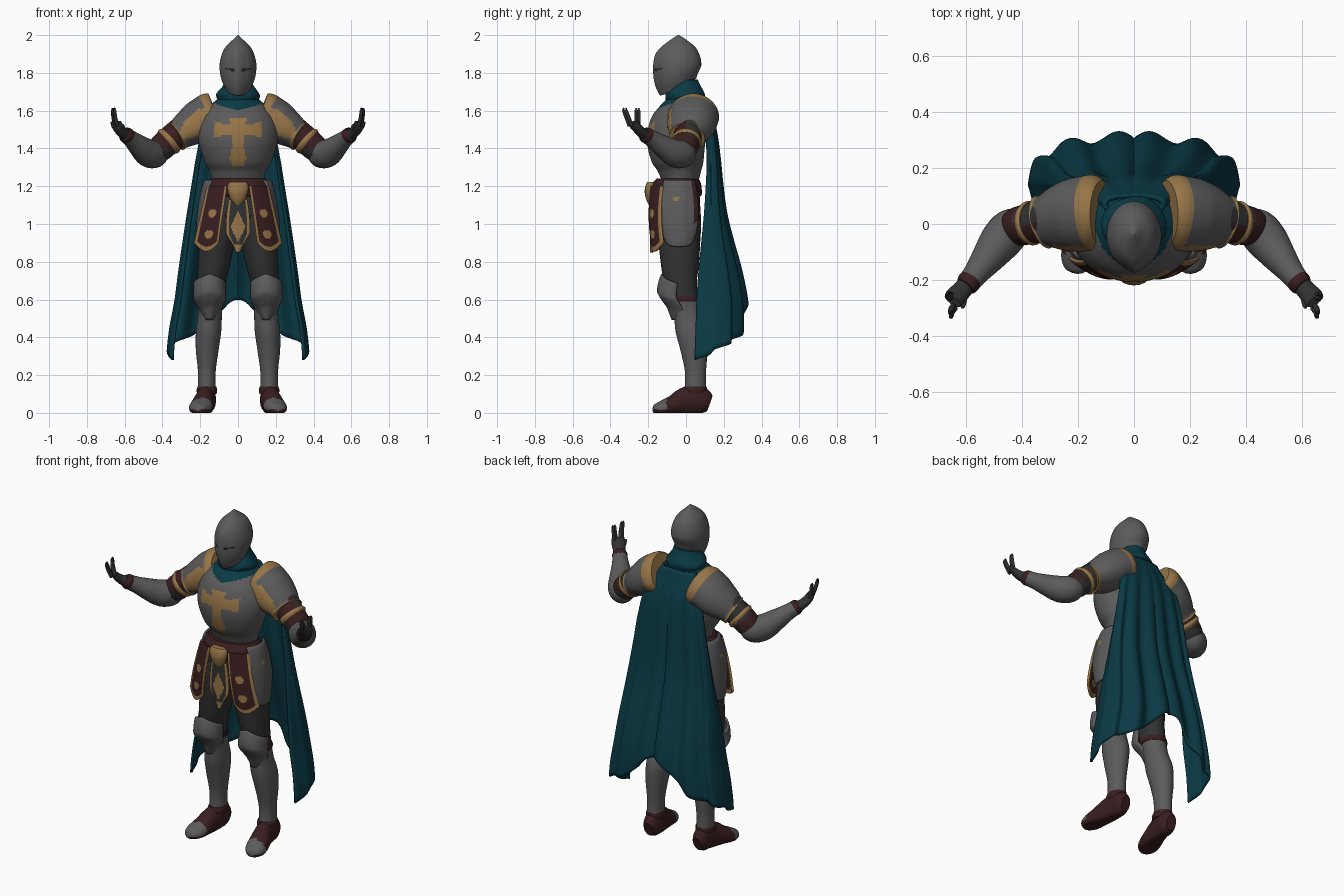
import bpy, bmesh
from math import sin, cos, pi, exp, radians, hypot
from mathutils import Vector, Matrix

cube = bpy.data.objects.get("Cube")
if cube:
    bpy.data.objects.remove(cube)


def material(name, r, g, b):
    m = bpy.data.materials.new(name)
    m.use_nodes = True
    m.diffuse_color = (r, g, b, 1)
    m.node_tree.nodes["Principled BSDF"].inputs["Base Color"].default_value = (r, g, b, 1)
    return m


STEEL = material("steel", .105, .105, .108)
MAIL = material("dark_mail", .031, .031, .032)
TEAL = material("teal_cloth", .003, .042, .06)
RED = material("dark_red_leather", .042, .013, .014)
GOLD = material("gold_trim", .31, .18, .065)
BLACK = material("eye_slit", .012, .012, .012)


def curve(rows, t):
    """Smooth interpolation through rows of numbers, t from 0 to 1."""
    f = min(max(t, 0), 1) * (len(rows) - 1)
    i = min(int(f), len(rows) - 2)
    f -= i
    a, b, c, d = (rows[min(max(i + k, 0), len(rows) - 1)] for k in (-1, 0, 1, 2))
    return [q + .5 * f * (r - p + f * (2*p - 5*q + 4*r - s + f * (3*(q - r) + s - p)))
            for p, q, r, s in zip(a, b, c, d)]


def finish(name, bm, mats, sided=False, thick=0):
    """Turn a bmesh into one object, or into a left and right pair."""
    bmesh.ops.recalc_face_normals(bm, faces=bm.faces)
    for side in (("left_", "right_") if sided else ("",)):
        if side == "right_":
            bm.transform(Matrix.Scale(-1, 4, (1, 0, 0)))
            bmesh.ops.reverse_faces(bm, faces=bm.faces)
        mesh = bpy.data.meshes.new(side + name)
        bm.to_mesh(mesh)
        for m in mats:
            mesh.materials.append(m)
        ob = bpy.data.objects.new(side + name, mesh)
        bpy.context.collection.objects.link(ob)
        bpy.ops.object.select_all(action="DESELECT")
        ob.select_set(True)
        bpy.context.view_layer.objects.active = ob
        bpy.ops.object.shade_smooth_by_angle(angle=radians(40))
        if thick:
            mod = ob.modifiers.new("thickness", "SOLIDIFY")
            mod.thickness, mod.offset = thick, 0
    bm.free()


def loft(name, sections, mats, rule=None, sided=False, warp=None, n=32):
    """Skin closed oval sections (centre, half axis u, half axis v, lower factor)."""
    bm = bmesh.new()
    rings = []
    for c, u, v, low in sections:
        ring = []
        for k in range(n):
            a = 2 * pi * k / n
            p = c + u * cos(a) + v * sin(a) * (low if sin(a) < 0 else 1)
            ring.append(bm.verts.new(warp(p) if warp else p))
        rings.append(ring)
    for j in range(len(rings) - 1):
        for k in range(n):
            m = (k + 1) % n
            f = bm.faces.new((rings[j][k], rings[j][m], rings[j+1][m], rings[j+1][k]))
            if rule:
                f.material_index = rule(f.calc_center_median(), (j + .5) / (len(rings) - 1))
    for ring, t in ((rings[0], 0), (rings[-1], 1)):
        f = bm.faces.new(ring)
        if rule:
            f.material_index = rule(f.calc_center_median(), t)
    finish(name, bm, mats, sided)


def stack(name, rows, mats, steps=4, **kw):
    """Horizontal ovals: rows of z, centre x, centre y, radius x, radius y."""
    count = steps * (len(rows) - 1)
    secs = []
    for i in range(count + 1):
        z, x, y, rx, ry = curve(rows, i / count)
        secs.append((Vector((x, y, z)), Vector((rx, 0, 0)), Vector((0, ry, 0)), 1))
    loft(name, secs, mats, **kw)


def tube(name, rows, mats, steps=4, low=1, **kw):
    """Limb: rows of x, y, z, sideways radius, upward radius."""
    count = steps * (len(rows) - 1)
    pts = [curve(rows, i / count) for i in range(count + 1)]
    secs = []
    for i, p in enumerate(pts):
        t = Vector(pts[min(i + 1, count)][:3]) - Vector(pts[max(i - 1, 0)][:3])
        side = t.cross(Vector((0, 0, 1))).normalized()
        up = side.cross(t).normalized()
        secs.append((Vector(p[:3]), side * p[3], up * p[4], low))
    loft(name, secs, mats, **kw)


def sheet(name, fn, nu, nv, mats, rule=None, sided=False, thick=.012):
    """Thin curved panel from a function of u and v."""
    bm = bmesh.new()
    g = [[bm.verts.new(fn(i / nu, j / nv)) for i in range(nu + 1)] for j in range(nv + 1)]
    for j in range(nv):
        for i in range(nu):
            f = bm.faces.new((g[j][i], g[j][i+1], g[j+1][i+1], g[j+1][i]))
            f.material_index = rule((i + .5) / nu, (j + .5) / nv) if rule else 0
    finish(name, bm, mats, sided, thick)


# Helmet with slanted lower rim, thin slanted eye slits and a creased front
def helm_warp(p):
    drop = min(max((1.84 - p.z) / .11, 0), 1)
    p.z += .5 * drop * (p.y + .035)
    if p.y < -.06:
        p.y -= .012 * max(0, 1 - abs(p.x) / .04) * min(1, max(0, (1.95 - p.z) / .05))
    return p


def eye_slit(c, t):
    return int(c.y < -.1 and abs(c.z - 1.812 - .15 * abs(c.x)) < .005 and .015 < abs(c.x) < .07)


stack("helmet", [(2, 0, -.04, .003, .004), (1.975, 0, -.04, .028, .042),
      (1.94, 0, -.04, .064, .086), (1.9, 0, -.04, .085, .11), (1.85, 0, -.04, .097, .121),
      (1.8, 0, -.043, .095, .117), (1.76, 0, -.042, .084, .104), (1.725, 0, -.035, .068, .09)],
      [STEEL, BLACK], n=64, steps=10, warp=helm_warp, rule=eye_slit)

# Rolled scarf collar around the neck
stack("collar", [(1.76, 0, -.01, .07, .072), (1.73, 0, -.008, .082, .083),
      (1.695, 0, -.005, .11, .1), (1.675, 0, -.005, .116, .104), (1.65, 0, -.005, .105, .1),
      (1.63, 0, -.005, .1, .1)], [TEAL], n=48,
      warp=lambda p: p + Vector((0, .003 * sin(40 * p.x), .005 * sin(32 * p.x + 20 * p.y))))


# Breastplate with flared cross and the scarf spread over its top
def chest_rule(c, t):
    x, z = abs(c.x), c.z - 1.5
    if c.z > 1.6 + (.3 * x if c.y < -.03 else 0):
        return 2
    bar = x < .125 and abs(z) < .024 + .28 * max(0, x - .055)
    post = -.195 < z < .065 and x < .033 + .22 * max(0, -z - .1) * (z > -.16) + .4 * max(0, z - .02)
    return int(c.y < -.05 and (bar or post))


stack("breastplate", [(1.22, 0, -.03, .135, .095), (1.28, 0, -.035, .15, .115),
      (1.33, 0, -.045, .177, .137), (1.42, 0, -.052, .205, .153), (1.5, 0, -.042, .212, .16),
      (1.57, 0, -.03, .19, .15), (1.62, 0, -.012, .155, .13), (1.66, 0, -.005, .11, .1)],
      [STEEL, GOLD, TEAL], rule=chest_rule, n=128, steps=8)

# Belt, buckle and hips
stack("belt", [(1.145, 0, -.05, .165, .125), (1.16, 0, -.05, .175, .134),
      (1.21, 0, -.05, .17, .13), (1.24, 0, -.045, .148, .112)], [RED])
stack("hips", [(.93, 0, -.03, .07, .08), (1, 0, -.035, .15, .11), (1.1, 0, -.04, .175, .115),
      (1.18, 0, -.04, .16, .11)], [MAIL])
stack("buckle", [(1.095, 0, -.185, .008, .008), (1.125, 0, -.185, .036, .024),
      (1.17, 0, -.187, .053, .032), (1.205, 0, -.185, .055, .028), (1.222, 0, -.185, .045, .02)],
      [GOLD], n=16)


# Hanging front panels with gold borders and rosettes
def tasset(u, v):
    inner, outer = .058 + .045 * v, .16 + .07 * v
    return (inner + (outer - inner) * u, -.18 + .06 * u * u - .012 * sin(pi * v),
            1.2 - v * (.3 + .045 * sin(pi * u)))


def tasset_rule(u, v):
    rosette = any(hypot((u - .5) * .12, (v - w) * .33) < .022 for w in (.42, .74))
    return int(rosette or u < .1 or u > .9 or v > .92)


sheet("tasset", tasset, 28, 56, [RED, GOLD], tasset_rule, True)
sheet("centre_panel", lambda u, v: ((u - .5) * (.095 + .03 * sin(pi * v)) * min(1, 2.6 * (1.04 - v)),
      -.176 - .008 * sin(pi * u), 1.13 - .28 * v), 24, 40, [MAIL, GOLD],
      lambda u, v: int(abs(u - .5) > .38 or v > .86 or abs(u - .5) * .13 + abs(v - .52) * .13 < .04))


# Hip plates on the outer thighs, with a rosette and a leather rear edge
def hip_rule(u, v):
    return 1 if hypot((u - .42) * .2, (v - .28) * .35) < .014 else 2 * (u > .88 and v < .7)


sheet("hip_plate", lambda u, v: (.168 + .065 * v ** .6 - .035 * (2*u - 1) ** 2 - .02 * v ** 4,
      -.035 + .1 * (2*u - 1) * (.8 + .2 * sin(pi * v)), 1.23 - .35 * v * (1 - .14 * (2*u - 1) ** 4)),
      32, 32, [STEEL, GOLD, RED], hip_rule, True)

# Legs: mail thighs above steel greaves
stack("leg", [(1.1, .09, -.035, .1, .11), (1, .102, -.035, .1, .115), (.9, .113, -.035, .093, .11),
      (.78, .128, -.032, .085, .1), (.7, .14, -.03, .075, .088), (.62, .147, -.015, .068, .078),
      (.52, .149, .01, .064, .075), (.43, .156, .03, .067, .085), (.33, .163, .043, .06, .072),
      (.22, .165, .05, .047, .056), (.12, .166, .05, .047, .056)],
      [MAIL, STEEL], rule=lambda c, t: int(c.z < .6), sided=True)
stack("knee_strap", [(.59, .148, -.008, .07, .08), (.605, .148, -.011, .073, .083),
      (.62, .147, -.014, .07, .082)], [RED], sided=True)

# Pointed knee guards
sheet("knee_guard", lambda u, v: (
      .15 + .08 * sin(pi * (u - .5)) * (1 - .75 * max(0, v - .45) ** 1.1 / .55),
      .0 - (.125 + .022 * sin(pi * min(1, v * 1.4))) * cos(1.3 * (u - .5) * 2) ** .8
      + .09 * max(0, v - .4),
      .735 - .24 * v - .05 * abs(2*u - 1) * (1 - v)), 16, 20, [STEEL], sided=True)

# Boots with steel toe caps
tube("boot", [(.163, .125, .05, .03, .045), (.165, .095, .06, .047, .068),
     (.167, .05, .07, .05, .078), (.176, -.01, .06, .052, .073), (.19, -.07, .04, .06, .052),
     (.203, -.125, .025, .058, .04), (.21, -.165, .02, .036, .025), (.212, -.175, .02, .01, .01)],
     [RED, STEEL], rule=lambda c, t: int(c.y < -.105 and c.z > .018), sided=True,
     warp=lambda p: Vector((p.x, p.y, max(p.z, 0))))
stack("ankle_cuff", [(.1, .165, .045, .052, .063), (.125, .165, .047, .054, .064),
      (.14, .164, .05, .049, .059)], [RED], sided=True)


# Shoulder plates with gold neck edge, front edge and lower rim
tube("shoulder_plate", [(.115, .04, 1.58, .115, .118), (.14, .04, 1.57, .135, .127),
     (.175, .037, 1.552, .134, .124), (.22, .03, 1.52, .13, .121), (.27, .02, 1.49, .115, .104),
     (.31, .011, 1.464, .095, .088), (.325, .007, 1.455, .097, .09)], [STEEL, GOLD], low=.8,
     sided=True, n=48, rule=lambda c, t: int(t < .27 or t > .86 or c.y < -.078))

# Upper arms and forearms
tube("upper_arm", [(.24, .04, 1.54, .08, .08), (.3, .02, 1.49, .078, .078),
     (.36, .003, 1.445, .073, .073), (.41, -.008, 1.4, .07, .07), (.44, -.02, 1.375, .06, .06)],
     [MAIL, RED], rule=lambda c, t: int(t > .6 and c.z > 1.4 or t < .6 and c.y < 0), sided=True)
tube("arm_band", [(.357, .005, 1.448, .075, .075), (.367, .003, 1.439, .08, .08),
     (.378, .001, 1.43, .074, .074)], [GOLD], sided=True)
tube("forearm", [(.4, -.002, 1.395, .05, .05), (.435, -.015, 1.372, .072, .072),
     (.475, -.06, 1.375, .074, .074), (.52, -.12, 1.41, .06, .06), (.56, -.172, 1.445, .046, .046),
     (.588, -.207, 1.468, .041, .041)], [STEEL], sided=True)
tube("wrist_cuff", [(.583, -.2, 1.464, .042, .042), (.593, -.213, 1.472, .042, .042),
     (.603, -.224, 1.48, .034, .034)], [RED], sided=True)

# Hands, palms raised, fingers spread
tube("palm", [(.59, -.21, 1.468, .033, .033), (.615, -.238, 1.487, .035, .026),
     (.637, -.262, 1.515, .038, .02), (.646, -.274, 1.54, .034, .014)], [MAIL], sided=True, n=16)
for finger, root, tip in (("index", -.3, -.33), ("middle", -.287, -.316),
                          ("ring", -.263, -.264), ("little", -.25, -.25)):
    lean = .25 * (root + .3)
    tube(finger + "_finger", [(.638 + lean, root, 1.52, .01, .01),
         (.648 + lean, (root + tip) / 2, 1.56, .0095, .0095),
         (.652 + lean, tip, 1.6, .008, .008), (.652 + lean, tip, 1.615, .003, .003)],
         [MAIL], sided=True, n=10)
tube("thumb", [(.605, -.235, 1.485, .014, .014), (.606, -.265, 1.497, .012, .012),
     (.61, -.292, 1.52, .009, .009), (.611, -.298, 1.528, .003, .003)], [MAIL], sided=True, n=10)

# Cape: rows of half width, back depth and edge depth, evenly spaced from neck to hem
CAPE = [(.1, .1, .05), (.18, .15, .1), (.215, .17, .115), (.24, .182, .11), (.265, .2, .1),
        (.288, .235, .085), (.31, .275, .07), (.33, .305, .06), (.358, .31, .055), (.373, .303, .05)]


def cape(u, v):
    s = 2 * u - 1
    hem = .6 - .18 * (1 - exp(-(s / .22) ** 2)) - .14 * s * s
    z = 1.66 + (hem - 1.66) * v
    w, back, edge = curve(CAPE, (1.66 - z) / 1.37)
    a = 1.6 * s
    fold = .019 * min(1, 1.3 * v) * cos(14 * (abs(a) - .13)) * (1 - .5 * s * s)
    y = edge + (back - edge) * max(cos(a), 0) ** .7 + fold
    return w * sin(1.22 * a), y, z


sheet("cape", cape, 96, 48, [TEAL], thick=.014)
